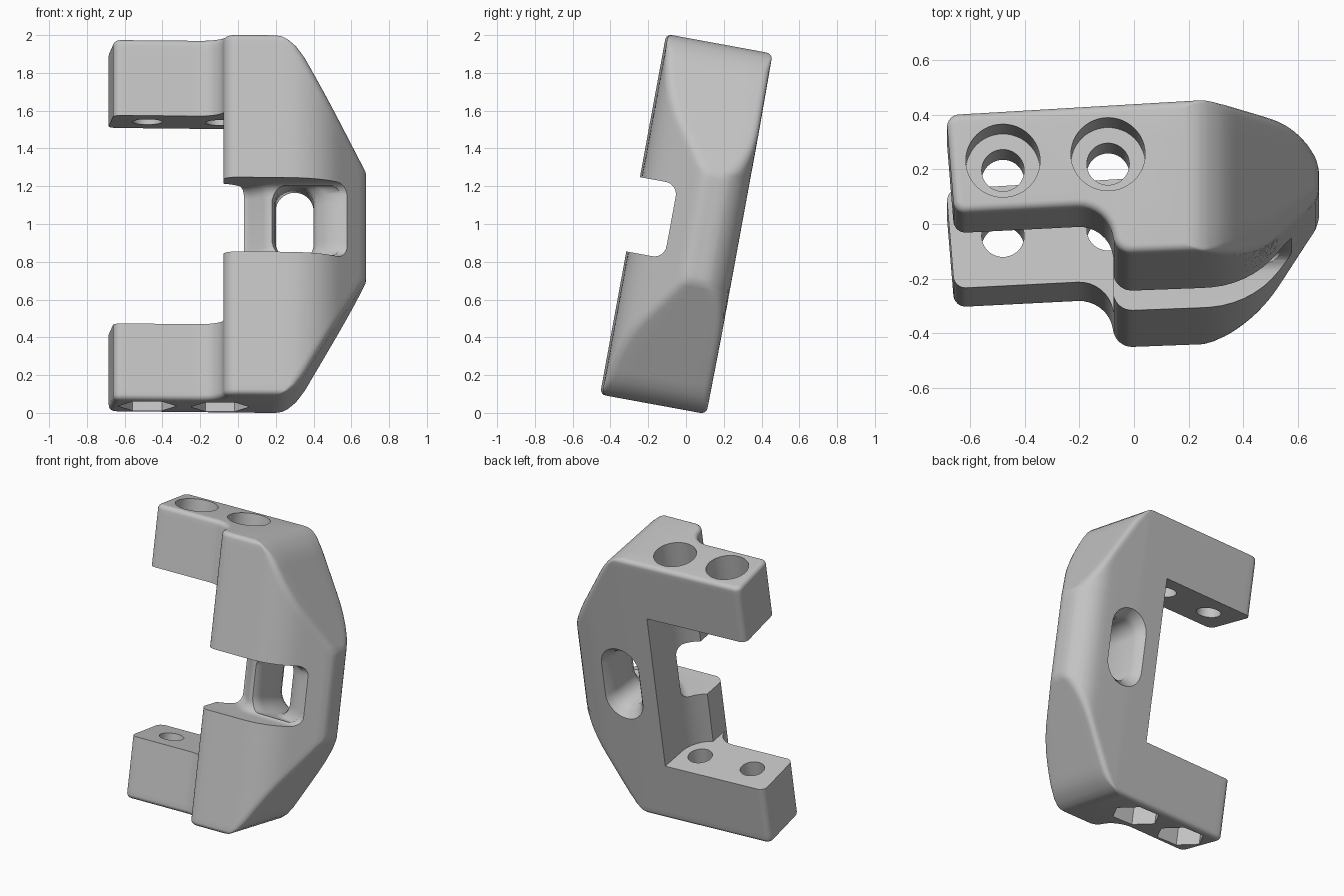
import bpy, bmesh, math
from mathutils import Vector

cube = bpy.data.objects.get("Cube")
if cube:
    bpy.data.objects.remove(cube, do_unlink=True)

TILT = math.radians(-10.4)
HALF = 0.97      # half height along the tilted axis
RIM = 0.03       # rounding of the end edges


def rounded(corners, steps=8):
    """Closed outline from (x, y, radius) corners."""
    out = []
    n = len(corners)
    for i, (x, y, r) in enumerate(corners):
        p = Vector((x, y))
        if r == 0:
            out.append(p)
            continue
        a = (Vector(corners[i - 1][:2]) - p).normalized()
        b = (Vector(corners[(i + 1) % n][:2]) - p).normalized()
        half = a.angle(b) / 2
        centre = p + (a + b).normalized() * r / math.sin(half)
        start = p + a * r / math.tan(half) - centre
        end = p + b * r / math.tan(half) - centre
        a0 = math.atan2(start.y, start.x)
        turn = math.atan2(end.y, end.x) - a0
        turn = (turn + math.pi) % (2 * math.pi) - math.pi
        for k in range(steps + 1):
            t = a0 + turn * k / steps
            out.append(centre + r * Vector((math.cos(t), math.sin(t))))
    return out


def subdivided(pts, size):
    out = []
    for p, q in zip(pts, pts[1:] + pts[:1]):
        n = max(1, math.ceil((q - p).length / size))
        out += [p.lerp(q, k / n) for k in range(n)]
    return out


def inset(pts, d):
    """Offset a counter-clockwise outline inwards."""
    out = []
    for i, p in enumerate(pts):
        e = (p - pts[i - 1]).normalized()
        f = (pts[(i + 1) % len(pts)] - p).normalized()
        n, m = Vector((-e.y, e.x)), Vector((-f.y, f.x))
        out.append(p + (n + m) * d / (1 + n.dot(m)))
    return out


def resample(line, trim, n):
    """n + 1 even points along a line, stopping short of its end."""
    steps = [max((q - p).length, 1e-9) for p, q in zip(line, line[1:])]
    total = sum(steps) - trim
    out = []
    for k in range(n + 1):
        left, i = total * k / n, 0
        while i < len(steps) - 1 and left > steps[i]:
            left -= steps[i]
            i += 1
        out.append(line[i].lerp(line[i + 1], left / steps[i]))
    return out


def clip_nose(run, limit, soft):
    """Cut the nose off at x = limit and soften both new corners."""
    over = [i for i, p in enumerate(run) if p.x > limit]

    def crossing(i, j):
        p, q = run[i], run[j]
        return p.lerp(q, (limit - p.x) / (q.x - p.x))

    a = crossing(over[0] - 1, over[0])
    b = crossing(over[-1], over[-1] + 1)
    soft = min(soft, 0.3 * (b - a).length)
    front = resample(run[:over[0]] + [a], soft, 16)
    back = resample(([b] + run[over[-1] + 1:])[::-1], soft, 16)[::-1]
    across = (b - a).normalized() * soft

    def bend(p, c, q):
        return [p.lerp(c, t).lerp(c.lerp(q, t), t) for t in (0.25, 0.5, 0.75)]

    flat = [(a + across).lerp(b - across, k / 6) for k in range(7)]
    return (front + bend(front[-1], a, flat[0]) + flat
            + bend(flat[-1], b, back[0]) + back)


def loft(name, rings):
    bm = bmesh.new()
    loops = [[bm.verts.new(p) for p in ring] for ring in rings]
    for a, b in zip(loops, loops[1:]):
        for i in range(len(a)):
            bm.faces.new((a[i - 1], a[i], b[i], b[i - 1]))
    bm.faces.new(loops[0])
    bm.faces.new(loops[-1])
    bmesh.ops.recalc_face_normals(bm, faces=bm.faces)
    mesh = bpy.data.meshes.new(name)
    bm.to_mesh(mesh)
    bm.free()
    obj = bpy.data.objects.new(name, mesh)
    bpy.context.collection.objects.link(obj)
    return obj


def prism(name, pts, low, high):
    return loft(name, [[(p[0], p[1], w) for p in pts] for w in (low, high)])


def rim_levels(half, r, steps):
    """Height and inset pairs for a quarter-round at the top end."""
    angles = [math.pi / 2 * k / steps for k in range(steps + 1)]
    return [(half - r * (1 - math.cos(t)), r * (1 - math.sin(t))) for t in angles]


def circle(x, y, r, n):
    return [(x + r * math.cos(2 * math.pi * k / n),
             y + r * math.sin(2 * math.pi * k / n)) for k in range(n)]


# Side limit of the body at each height: rounded shoulder, then a slope
PROFILE = [(0, 0.678), (0.29, 0.678), (0.85, 0.355), (0.905, 0.315),
           (0.945, 0.265), (0.963, 0.23), (HALF, 0.19)]


def side_limit(w):
    w = abs(w)
    for (w0, x0), (w1, x1) in zip(PROFILE, PROFILE[1:]):
        if w <= w1:
            return x0 + (x1 - x0) * (w - w0) / (w1 - w0)
    return PROFILE[-1][1]


# Body: plan section lofted upwards, its nose clipped by the side profile
section = subdivided(rounded([
    (-0.688, 0.232, 0.045), (-0.658, -0.137, 0.045), (-0.095, -0.108, 0.125),
    (-0.066, -0.287, 0.07), (0.427, -0.268, 0.35), (0.685, 0.055, 0.12),
    (0.685, 0.295, 0.18), (0.25, 0.288, 0)]), 0.04)
nose = [i for i, p in enumerate(section) if p.x > 0.08]
first, last = nose[0], nose[-1] + 1
rim = rim_levels(HALF, RIM, 6)
top = HALF - RIM
steps = 64
middle = [(top - 2 * top * k / steps, 0) for k in range(1, steps)]
rings = []
for w, d in rim + middle + [(-w, d) for w, d in reversed(rim)]:
    pts = inset(section, d)
    soft = 0.04 * min(1, 0.15 + (HALF - abs(w)) / 0.1)
    ring = pts[:first] + clip_nose(pts[first:last], side_limit(w), soft) + pts[last:]
    rings.append([(p.x, p.y, w) for p in ring])
body = loft("bracket_body", rings)

cutters = []

# Opening between the two arms, with a rounded inner wall
arc = [(-0.16 + 0.2 * math.cos(t), 0.09 + 0.2 * math.sin(t))
       for t in [-math.radians(65) * k / 12 for k in range(13)]]
opening = [(-1, 0.6), (0.04, 0.6)] + arc + [(-0.0765, -0.6), (-1, -0.6)]
cutters.append(prism("arm_opening_cutter", opening, -0.56, 0.56))

# Notch across the front flange, with rounded floor corners
notch = rounded([(-0.6, -0.7, 0), (1.1, -0.7, 0), (1.1, -0.08, 0),
                 (0.16, -0.08, 0.1), (0.035, 0.045, 0.1), (-0.6, 0.045, 0)])
rim = rim_levels(0.2, 0.065, 6)
cutters.append(loft("front_notch_cutter", [
    [(p.x, p.y, w) for p in inset(notch, d)]
    for w, d in rim + [(-w, d) for w, d in reversed(rim)]]))

# Slot through the back: flared at the back face, sweeping sideways in front
rings = []
for y, x0, x1, h, r in ((0.36, 0.1, 0.48, 0.295, 0.18),
                        (0.285, 0.15, 0.43, 0.26, 0.138),
                        (0.25, 0.18, 0.41, 0.225, 0.113),
                        (0.21, 0.2, 0.4, 0.206, 0.098),
                        (0.03, 0.2, 0.4, 0.203, 0.098),
                        (-0.01, 0.2, 0.42, 0.202, 0.098),
                        (-0.05, 0.195, 0.48, 0.198, 0.098),
                        (-0.085, 0.175, 0.56, 0.193, 0.098),
                        (-0.15, 0.14, 0.62, 0.18, 0.098)):
    outline = rounded([(x0, -h, r), (x1, -h, r), (x1, h, r), (x0, h, r)])
    rings.append([(p.x, y, p.y) for p in outline])
cutters.append(loft("back_slot_cutter", rings))

# Bolt holes through both arms, round recesses above, hexagonal ones below
for x, y in ((-0.48, 0.058), (-0.095, 0.082)):
    cutters.append(prism("bolt_hole_cutter", circle(x, y, 0.078, 40), -1.2, 1.2))
    cutters.append(prism("head_recess_cutter", circle(x, y, 0.136, 48), 0.77, 1.2))
    cutters.append(prism("nut_recess_cutter", circle(x, y, 0.155, 6), -1.2, -0.8))

bpy.context.view_layer.objects.active = body
for cutter in cutters:
    cutter.hide_render = True
    mod = body.modifiers.new(cutter.name, 'BOOLEAN')
    mod.operation = 'DIFFERENCE'
    mod.solver = 'EXACT'
    mod.object = cutter
    bpy.ops.object.modifier_apply(modifier=mod.name)
    bpy.data.objects.remove(cutter, do_unlink=True)

# One plain grey
grey = bpy.data.materials.new("light_grey")
grey.use_nodes = True
colour = (0.55, 0.55, 0.55, 1)
grey.diffuse_color = colour
grey.node_tree.nodes["Principled BSDF"].inputs["Base Color"].default_value = colour
body.data.materials.clear()
body.data.materials.append(grey)

# Lean the finished bracket backwards
body.rotation_euler = (TILT, 0, 0)
body.location = (0, 0, 1)
bpy.ops.object.select_all(action='DESELECT')
body.select_set(True)
bpy.ops.object.shade_smooth_by_angle(angle=math.radians(30))
